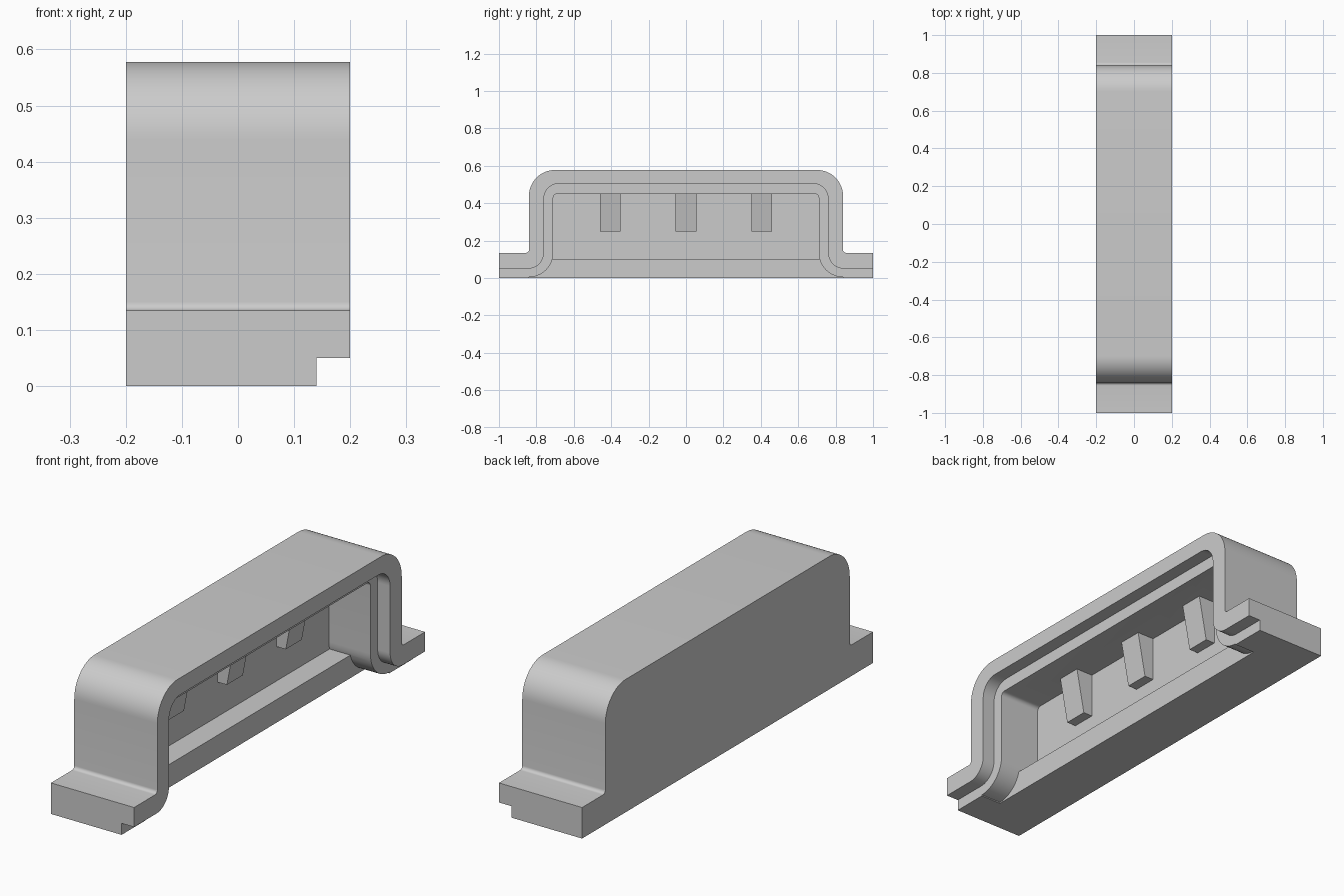
import bpy, bmesh
from math import sin, cos, radians

if "Cube" in bpy.data.objects:
    bpy.data.objects.remove(bpy.data.objects["Cube"])


def arc(cy, cz, r, a0, a1, n=12):
    return [(cy + r * cos(radians(a0 + (a1 - a0) * i / n)),
             cz + r * sin(radians(a0 + (a1 - a0) * i / n))) for i in range(n + 1)]


def extrude(name, half, x0, x1):
    """Mirror a half profile (y, z) across y = 0 and extrude it along x."""
    pts = half + [(-y, z) for y, z in reversed(half)]
    bm = bmesh.new()
    face = bm.faces.new([bm.verts.new((x0, y, z)) for y, z in pts])
    ext = bmesh.ops.extrude_face_region(bm, geom=[face])
    verts = [v for v in ext["geom"] if isinstance(v, bmesh.types.BMVert)]
    bmesh.ops.translate(bm, vec=(x1 - x0, 0, 0), verts=verts)
    return finish(name, bm)


def prism(name, section, y0, y1):
    """Extrude an (x, z) section along y."""
    bm = bmesh.new()
    face = bm.faces.new([bm.verts.new((x, y0, z)) for x, z in section])
    ext = bmesh.ops.extrude_face_region(bm, geom=[face])
    verts = [v for v in ext["geom"] if isinstance(v, bmesh.types.BMVert)]
    bmesh.ops.translate(bm, vec=(0, y1 - y0, 0), verts=verts)
    return finish(name, bm)


def finish(name, bm):
    bmesh.ops.recalc_face_normals(bm, faces=bm.faces)
    mesh = bpy.data.meshes.new(name)
    bm.to_mesh(mesh)
    bm.free()
    ob = bpy.data.objects.new(name, mesh)
    bpy.context.collection.objects.link(ob)
    return ob


def combine(target, tool, operation):
    tool.hide_render = True
    mod = target.modifiers.new(tool.name, 'BOOLEAN')
    mod.operation = operation
    mod.solver = 'EXACT'
    mod.object = tool
    bpy.context.view_layer.objects.active = target
    bpy.ops.object.modifier_apply(modifier=mod.name)
    bpy.data.objects.remove(tool)


# Housing: flanged outer shell
housing = extrude("housing", [(1, 0), (1, .135)] + arc(.855, .15, .015, 270, 180, 6)
                  + arc(.70, .438, .14, 0, 90, 16), -.2, .2)

# Open cavity, leaving the closed back wall
cavity = extrude("cavity_cutter", [(.84, -.1)] + arc(.84, .135, .13, 270, 180)
                 + arc(.69, .43, .02, 0, 90, 6), -.06, .3)
combine(housing, cavity, 'DIFFERENCE')

# Stepped rebate around the open rim
rebate = extrude("rebate_cutter", [(1.1, -.1), (1.1, .05)] + arc(.845, .135, .085, 270, 180)
                 + arc(.68, .425, .08, 0, 90), .14, .3)
combine(housing, rebate, 'DIFFERENCE')

# Bottom ledge inside the cavity
ledge = prism("ledge", [(-.1, 0), (.04, 0), (.04, .1), (-.1, .1)], -.86, .86)
combine(housing, ledge, 'UNION')

# Three tapered ribs on the back wall
for y in (-.405, 0, .405):
    rib = prism("rib", [(-.1, .25), (-.015, .25), (.025, .46), (-.1, .46)], y - .055, y + .055)
    combine(housing, rib, 'UNION')

# Smooth the rounded corners, keep edges sharp
bpy.ops.object.select_all(action='DESELECT')
housing.select_set(True)
bpy.context.view_layer.objects.active = housing
bpy.ops.object.shade_smooth_by_angle(angle=radians(30))
